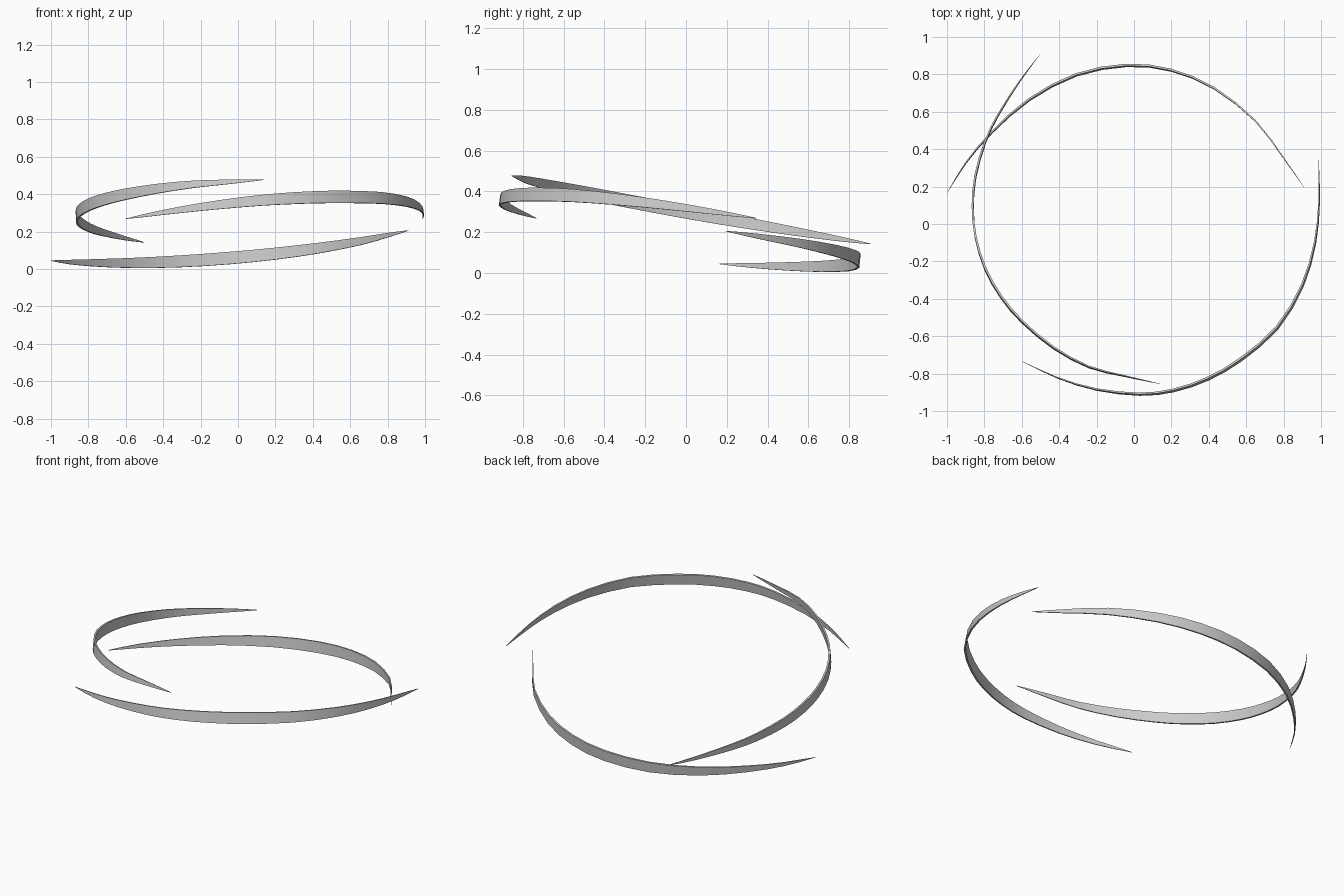
import bpy, bmesh, math
from mathutils import Vector

if "Cube" in bpy.data.objects:
    bpy.data.objects.remove(bpy.data.objects["Cube"])

WIDTH, THICK = 0.066, 0.011


def spline(p, sub):
    # Catmull-Rom curve through the plan points
    p = [2 * p[0] - p[1]] + p + [2 * p[-1] - p[-2]]
    out = []
    for i in range(1, len(p) - 2):
        a, b, c, d = p[i - 1:i + 3]
        for k in range(sub):
            t = k / sub
            out.append(0.5 * (2 * b + (c - a) * t + (2 * a - 5 * b + 4 * c - d) * t * t
                              + (3 * b - a - 3 * c + d) * t ** 3))
    return out + [p[-2]]


def blade(name, plan, plane):
    # thin band lying around a tilted plane z = a + b*x + c*y, tapering to both tips
    a, b, c = plane
    up = Vector((-b, -c, 1)).normalized()
    path = spline([Vector((x, y, a + b * x + c * y)) for x, y in plan], 2)
    dist = [0.0]
    for p, q in zip(path, path[1:]):
        dist.append(dist[-1] + (q - p).length)
    bm = bmesh.new()
    rings = []
    for i, p in enumerate(path):
        s = max(math.sin(math.pi * dist[i] / dist[-1]), 0) ** 0.72
        s = max(s, 0.04)
        tangent = path[min(i + 1, len(path) - 1)] - path[max(i - 1, 0)]
        side = tangent.cross(up).normalized() * THICK * s ** 0.7 / 2
        h = up * WIDTH * s / 2
        rings.append([bm.verts.new(p + v) for v in (side + h, side - h, -side - h, -side + h)])
    for r, q in zip(rings, rings[1:]):
        for k in range(4):
            bm.faces.new((r[k], r[(k + 1) % 4], q[(k + 1) % 4], q[k]))
    bm.faces.new(rings[0])
    bm.faces.new(rings[-1][::-1])
    bmesh.ops.recalc_face_normals(bm, faces=bm.faces)
    me = bpy.data.meshes.new(name)
    bm.to_mesh(me)
    bm.free()
    ob = bpy.data.objects.new(name, me)
    bpy.context.collection.objects.link(ob)
    bpy.context.view_layer.objects.active = ob
    ob.select_set(True)
    bpy.ops.object.shade_smooth_by_angle(angle=math.radians(30))
    ob.select_set(False)


# low arc at the back
blade("lower_arc", [(-1, .165), (-.9, .325), (-.76, .49), (-.56, .665), (-.31, .797), (-.04, .848),
                    (.2, .822), (.43, .725), (.65, .55), (.8, .352), (.91, .195)],
      (.147, .086, -.1))
# rising arc on the left
blade("left_arc", [(-.503, .906), (-.61, .765), (-.725, .585), (-.795, .44), (-.848, .255), (-.862, .09),
                   (-.847, -.07), (-.795, -.24), (-.71, -.39), (-.6, -.52), (-.43, -.662),
                   (-.24, -.765), (-.05, -.813), (.14, -.855)],
      (.319, .023, -.182))
# arc around the front right
blade("right_arc", [(-.6, -.733), (-.41, -.822), (-.2, -.885), (.03, -.91), (.21, -.89), (.393, -.828),
                    (.57, -.725), (.765, -.555), (.9, -.33), (.968, -.1), (.99, .12), (.987, .345)],
      (.2205, .101, -.148))
